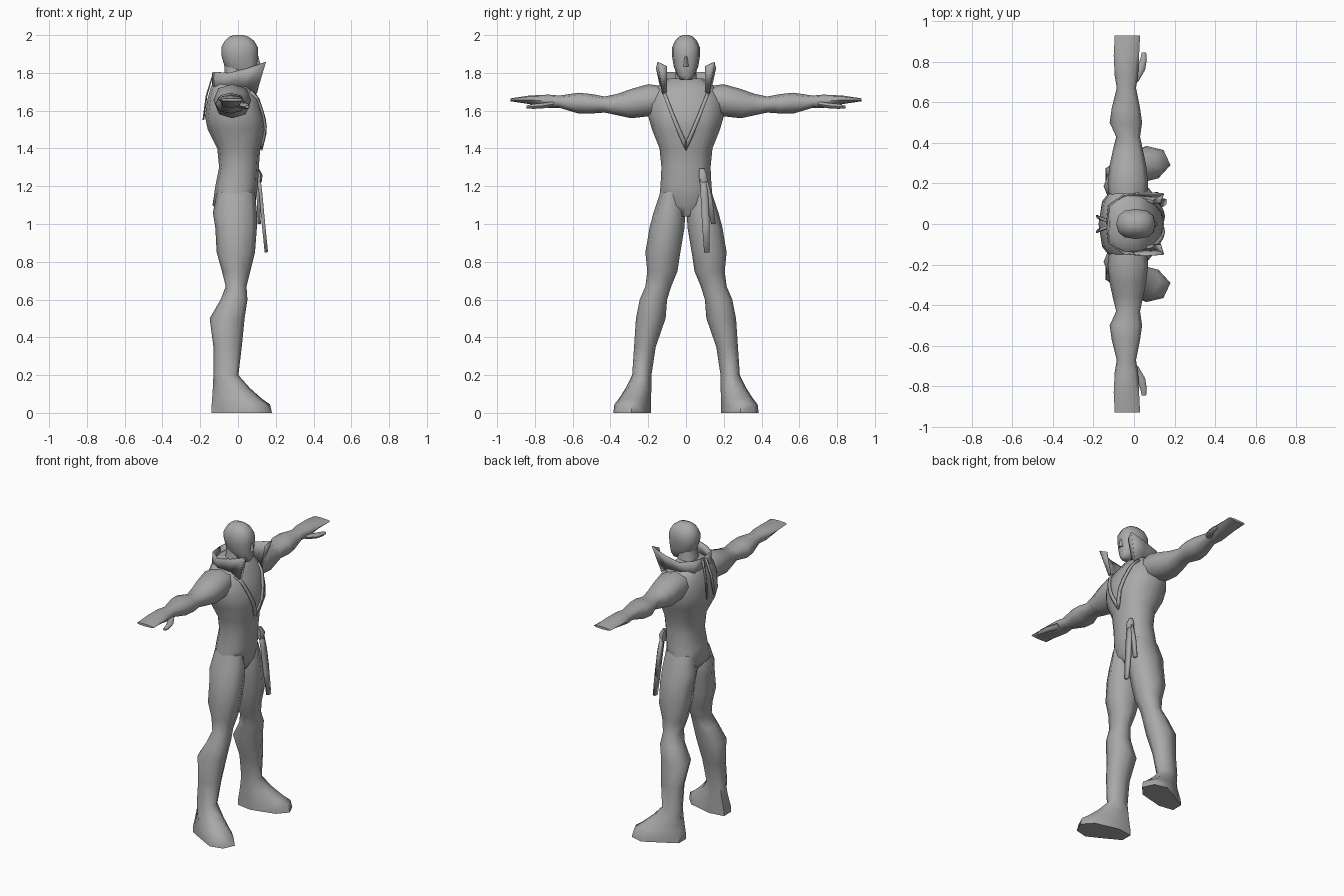
import bpy, bmesh, math
from mathutils import Vector
from mathutils.bvhtree import BVHTree

if "Cube" in bpy.data.objects:
    bpy.data.objects.remove(bpy.data.objects["Cube"])

grey = bpy.data.materials.new("mid_grey")
grey.diffuse_color = (0.4, 0.4, 0.4, 1)
grey.use_nodes = True
grey.node_tree.nodes["Principled BSDF"].inputs["Base Color"].default_value = grey.diffuse_color


def finish(name, bm, mirror=False, thick=0, angle=60):
    bmesh.ops.recalc_face_normals(bm, faces=bm.faces)
    me = bpy.data.meshes.new(name)
    bm.to_mesh(me)
    bm.free()
    ob = bpy.data.objects.new(name, me)
    bpy.context.collection.objects.link(ob)
    me.materials.append(grey)
    bpy.ops.object.select_all(action='DESELECT')
    ob.select_set(True)
    bpy.context.view_layer.objects.active = ob
    bpy.ops.object.shade_smooth_by_angle(angle=math.radians(angle))
    if thick:
        m = ob.modifiers.new("thickness", 'SOLIDIFY')
        m.thickness, m.offset = thick, 0
    if mirror:
        m = ob.modifiers.new("mirror", 'MIRROR')
        m.use_axis = (False, True, False)
        m.use_clip = True
    return ob


def skin(bm, rings):
    """Join point rings into a closed tube."""
    vs = [[bm.verts.new(p) for p in r] for r in rings]
    n = len(vs[0])
    for a, b in zip(vs, vs[1:]):
        for i in range(n):
            j = (i + 1) % n
            bm.faces.new((a[i], a[j], b[j], b[i]))
    bm.faces.new(vs[0])
    bm.faces.new(vs[-1])


def rounded(axis, row, n, p=2.4):
    """Rounded section across an axis: position, x range, then y or z range."""
    t, a0, a1, b0, b1 = row
    pts = []
    for i in range(n):
        c, s = math.cos(math.tau * i / n), math.sin(math.tau * i / n)
        a = (a0 + a1) / 2 + (a1 - a0) / 2 * math.copysign(abs(c) ** (2 / p), c)
        b = (b0 + b1) / 2 + (b1 - b0) / 2 * math.copysign(abs(s) ** (2 / p), s)
        pts.append(Vector((a, b, t) if axis == 'Z' else (a, t, b)))
    return pts


def loft(name, axis, rows, n=8, mirror=False):
    bm = bmesh.new()
    skin(bm, [rounded(axis, r, n) for r in rows])
    return finish(name, bm, mirror)


def sheet(name, left, right, thick, mirror=False):
    bm = bmesh.new()
    a = [bm.verts.new(p) for p in left]
    b = [bm.verts.new(p) for p in right]
    for i in range(len(a) - 1):
        bm.faces.new((a[i], a[i + 1], b[i + 1], b[i]))
    return finish(name, bm, mirror, thick, 40)


def sym(rows):
    return [(z, a, b, -w, w) for z, a, b, w in rows]


# Torso from crotch to trapezius
torso = loft("torso", 'Z', sym([
    (1.04, -.08, .06, .04), (1.10, -.135, .09, .145), (1.20, -.12, .105, .135),
    (1.30, -.10, .11, .13), (1.40, -.11, .118, .14), (1.50, -.16, .148, .18),
    (1.57, -.175, .142, .2), (1.66, -.162, .115, .2), (1.72, -.145, .075, .165),
    (1.77, -.12, .04, .09)]), 12)

# Neck and head
loft("neck", 'Z', sym([(1.68, -.10, .06, .085), (1.76, -.075, .045, .06),
                       (1.85, -.07, .05, .055)]), 10)
loft("head", 'Z', sym([
    (1.762, .03, .088, .025), (1.785, -.02, .1, .045), (1.83, -.07, .103, .064),
    (1.89, -.087, .107, .074), (1.935, -.088, .105, .074), (1.97, -.07, .085, .058),
    (1.992, -.045, .055, .036), (2.0, -.02, .03, .016)]), 12)
loft("nose", 'Z', sym([(1.835, .08, .116, .016), (1.85, .08, .117, .013),
                       (1.89, .09, .107, .008)]), 6)

# Arms with hands and thumbs
loft("arm", 'Y', [
    (.12, -.12, .06, 1.58, 1.73), (.20, -.13, .07, 1.57, 1.74), (.29, -.12, .06, 1.56, 1.715),
    (.36, -.105, .045, 1.575, 1.69), (.43, -.088, .03, 1.59, 1.675), (.50, -.12, .04, 1.585, 1.688),
    (.57, -.11, .03, 1.585, 1.695), (.67, -.085, .01, 1.615, 1.68), (.73, -.095, .02, 1.615, 1.685),
    (.83, -.1, .025, 1.635, 1.68), (.93, -.095, .03, 1.65, 1.665)], 8, True)
loft("thumb", 'Y', [(.70, -.03, .02, 1.62, 1.65), (.76, .01, .055, 1.61, 1.642),
                    (.81, .03, .063, 1.608, 1.637), (.845, .038, .06, 1.612, 1.628)], 6, True)

# Legs running down into the feet, toes turned outward
legs = [rounded('Z', r, 8) for r in [
    (.20, -.13, .002, .183, .285), (.35, -.13, .02, .16, .275), (.50, -.15, .035, .108, .265),
    (.60, -.092, .05, .10, .245), (.67, -.065, .045, .078, .215), (.75, -.085, .065, .045, .205),
    (.85, -.113, .09, .03, .215), (.98, -.12, .1, .008, .193), (1.06, -.133, .1, .004, .172),
    (1.17, -.11, .09, .02, .135)]]
sole = [(.18, .29), (.145, .365), (.06, .385), (-.06, .32),
        (-.14, .275), (-.14, .20), (-.04, .185), (.12, .225)]


def foot(z, mix):
    """Blend the sole outline toward the ankle section."""
    return [Vector((x, y, 0)).lerp(Vector((a.x, a.y, 0)), mix) + Vector((0, 0, z))
            for (x, y), a in zip(sole, legs[0])]


bm = bmesh.new()
skin(bm, [foot(0, 0), foot(.045, .06), foot(.075, .3), foot(.13, .65)] + legs)
finish("leg_and_foot", bm, True)

# Standing collar with flared front points
low = [(-.135, 0, 1.71), (-.125, .09, 1.71), (-.05, .135, 1.73), (.04, .13, 1.73), (.095, .12, 1.69)]
top = [(-.135, 0, 1.80), (-.12, .09, 1.805), (-.05, .145, 1.80), (.05, .155, 1.825), (.145, .148, 1.857)]
sheet("collar", low, top, .008, True)
# Inward fold at the collar front
sheet("collar_fold", [low[-1], top[-1]], [(.10, .10, 1.70), (.13, .10, 1.835)], .006, True)

# Lapel bands laid over the chest in a V
tree = BVHTree.FromObject(torso, bpy.context.evaluated_depsgraph_get())


def on_chest(y, z):
    hit = tree.ray_cast(Vector((1, y, z)), Vector((-1, 0, 0)))[0]
    return (hit.x + .006, y, z)


steps = [i / 8 for i in range(9)]
outer = [on_chest(.128 * t ** .9, 1.39 + .31 * t) for t in steps]
inner = [on_chest(max(0, .128 * t ** .9 - .017), 1.405 + .30 * t) for t in steps]
sheet("lapel", outer, inner, .012, True)

# Pair of ribbons hanging down the back
sheet("back_ribbon", [(-.13, .008, 1.80), (-.165, .02, 1.68), (-.182, .03, 1.55)],
      [(-.13, .022, 1.80), (-.168, .037, 1.68), (-.185, .045, 1.55)], .006, True)

# Sash knot and two hanging tails on one hip
loft("sash_knot", 'Z', [(1.22, .085, .125, .07, .115), (1.26, .085, .13, .065, .115),
                        (1.295, .085, .11, .07, .10)], 6)


def tail(name, path):
    """Flat tapering tail from (x, y, z, half width) stations."""
    sheet(name, [(x, y - w, z) for x, y, z, w in path],
          [(x, y + w, z) for x, y, z, w in path], .018)


tail("long_sash_tail", [(.105, .085, 1.28, .012), (.12, .097, 1.16, .02),
                        (.135, .105, 1.0, .02), (.15, .11, .85, .014)])
tail("short_sash_tail", [(.105, .095, 1.27, .01), (.108, .122, 1.14, .016),
                         (.112, .145, 1.0, .012)])
